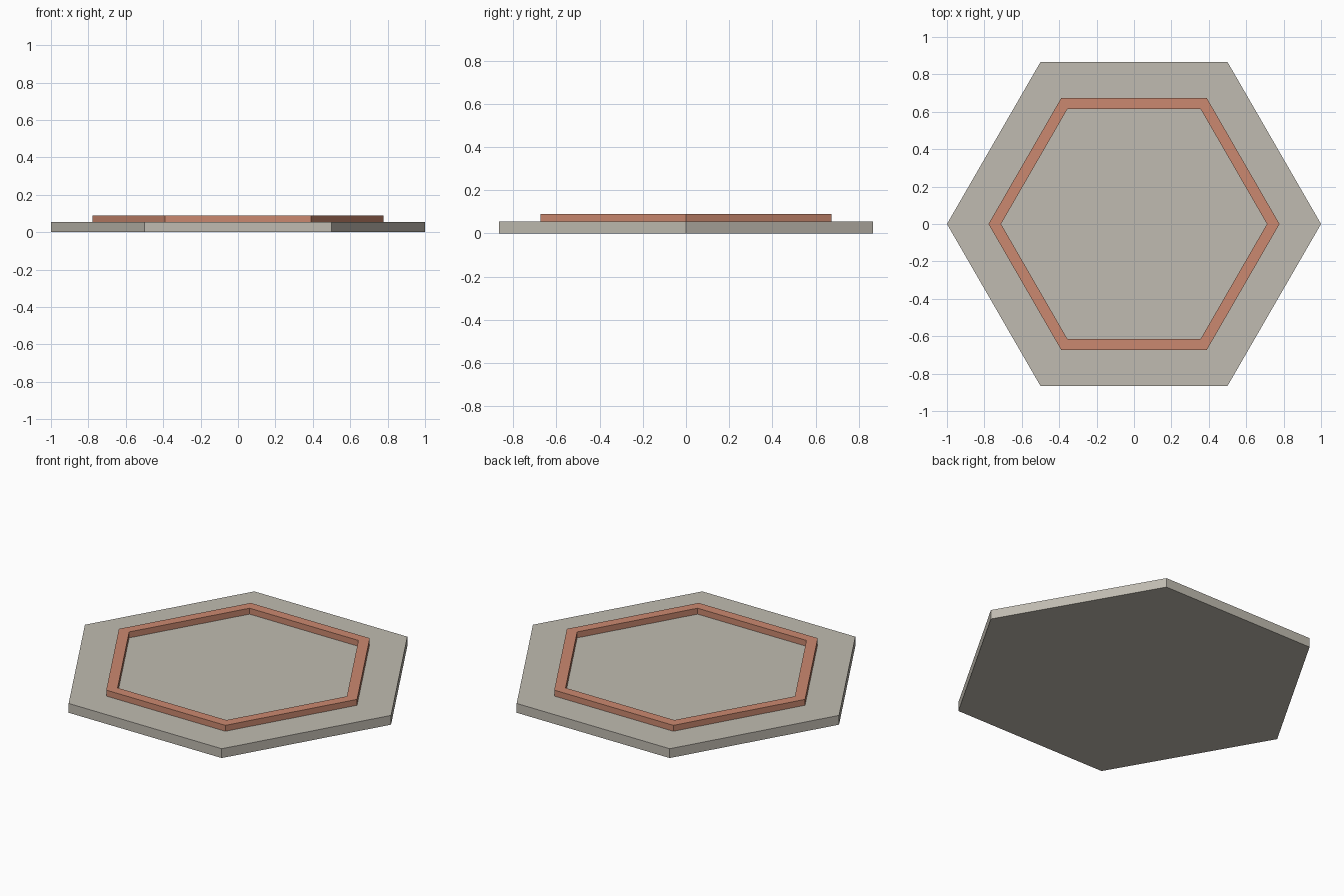
import bpy
import bmesh
from math import cos, sin, pi

cube = bpy.data.objects.get("Cube")
if cube:
    bpy.data.objects.remove(cube, do_unlink=True)

SIDES = 6
BASE_TOP = 0.055
RIM_TOP = 0.09


def make_material(name, color):
    mat = bpy.data.materials.new(name)
    mat.use_nodes = True
    mat.diffuse_color = color
    mat.node_tree.nodes["Principled BSDF"].inputs["Base Color"].default_value = color
    return mat


def hexagon(bm, radius, z):
    angles = [2 * pi * i / SIDES for i in range(SIDES)]
    return [bm.verts.new((radius * cos(a), radius * sin(a), z)) for a in angles]


def bridge(bm, loop_a, loop_b):
    for i in range(SIDES):
        j = (i + 1) % SIDES
        bm.faces.new((loop_a[i], loop_a[j], loop_b[j], loop_b[i]))


def finish(bm, name, mat):
    bmesh.ops.recalc_face_normals(bm, faces=bm.faces)
    mesh = bpy.data.meshes.new(name)
    bm.to_mesh(mesh)
    bm.free()
    mesh.materials.append(mat)
    obj = bpy.data.objects.new(name, mesh)
    bpy.context.collection.objects.link(obj)
    return obj


stone = make_material("warm grey stone", (0.53, 0.50, 0.44, 1))
copper = make_material("copper", (0.60, 0.25, 0.16, 1))

# Flat hexagonal slab
bm = bmesh.new()
bottom, top = hexagon(bm, 1.0, 0), hexagon(bm, 1.0, BASE_TOP)
bridge(bm, bottom, top)
bm.faces.new(bottom)
bm.faces.new(top)
finish(bm, "base_slab", stone)

# Raised hexagonal ring, its square section swept through four loops
bm = bmesh.new()
section = [(0.778, BASE_TOP), (0.778, RIM_TOP), (0.711, RIM_TOP), (0.711, BASE_TOP)]
loops = [hexagon(bm, r, z) for r, z in section]
for k in range(len(loops)):
    bridge(bm, loops[k], loops[(k + 1) % len(loops)])
finish(bm, "raised_rim", copper)
